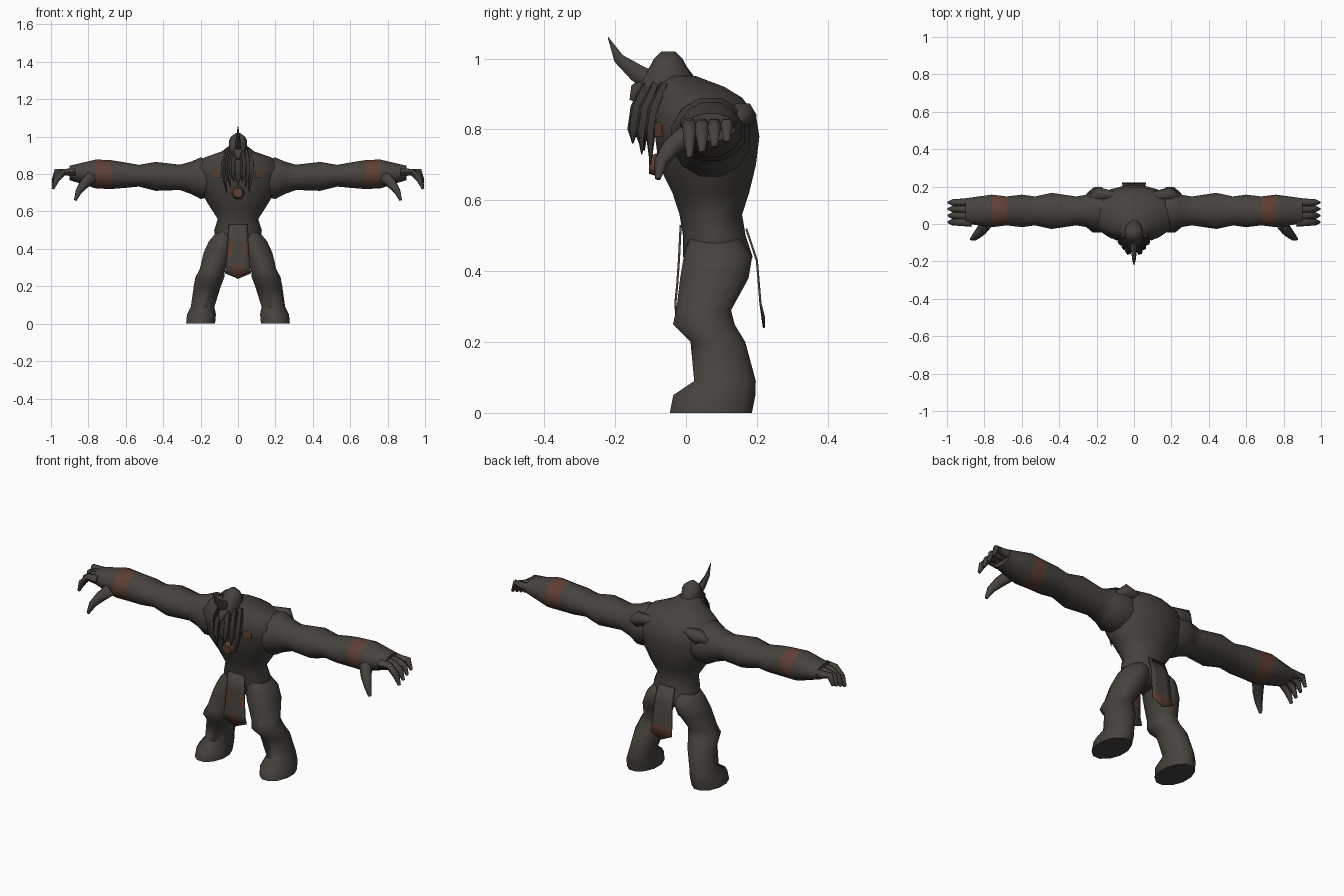
import bpy, bmesh, math
from mathutils import Vector

default_cube = bpy.data.objects.get("Cube")
if default_cube:
    bpy.data.objects.remove(default_cube)


def material(name, red, green, blue):
    made = bpy.data.materials.new(name)
    made.use_nodes = True
    colour = (red, green, blue, 1)
    made.diffuse_color = colour
    made.node_tree.nodes["Principled BSDF"].inputs["Base Color"].default_value = colour
    return made


HIDE = material("dark_hide", .062, .055, .047)
RUST = material("rust_red", .115, .05, .033)
HAIR = material("dark_hair", .045, .04, .034)


def finish(name, bm, materials, rule=None, angle=60):
    """Turn a bmesh into a named, shaded object; the rule picks each face's colour."""
    bmesh.ops.recalc_face_normals(bm, faces=bm.faces)
    if rule:
        for face in bm.faces:
            face.material_index = int(rule(face.calc_center_median()))
    mesh = bpy.data.meshes.new(name)
    bm.to_mesh(mesh)
    bm.free()
    for entry in materials:
        mesh.materials.append(entry)
    part = bpy.data.objects.new(name, mesh)
    bpy.context.collection.objects.link(part)
    bpy.ops.object.select_all(action='DESELECT')
    part.select_set(True)
    bpy.context.view_layer.objects.active = part
    bpy.ops.object.shade_smooth_by_angle(angle=math.radians(angle))
    return part


def bridge(bm, lower, upper, closed=True):
    count = len(lower)
    for i in range(count if closed else count - 1):
        j = (i + 1) % count
        bm.faces.new((lower[i], lower[j], upper[j], upper[i]))


def loft(name, sections, sides=12, materials=(HIDE,), rule=None):
    """Skin a row of oval sections, each given as centre and two half axes."""
    bm = bmesh.new()
    rings = []
    for centre, across, along in sections:
        angles = [math.tau * (k + .5) / sides for k in range(sides)]
        rings.append([bm.verts.new(centre + across * math.cos(a) + along * math.sin(a))
                      for a in angles])
    for lower, upper in zip(rings, rings[1:]):
        bridge(bm, lower, upper)
    bm.faces.new(rings[0])
    bm.faces.new(rings[-1])
    return finish(name, bm, materials, rule)


def upright(rows, middle=lambda z: 0):
    """Level sections from height, half width, depth centre and half depth."""
    return [(Vector((middle(z), y, z)), Vector((width, 0, 0)), Vector((0, depth, 0)))
            for z, width, y, depth in rows]


def tube(name, points, radii, flat=1, sides=6, skin=HIDE):
    """Tapered limb through points; flat squashes it sideways."""
    path = [Vector(p) for p in points]
    sections = []
    for i, point in enumerate(path):
        ahead = path[min(i + 1, len(path) - 1)]
        behind = path[max(i - 1, 0)]
        direction = (ahead - behind).normalized()
        across = direction.cross(Vector((0, 1, 0))).normalized()
        along = direction.cross(across)
        sections.append((point, across * radii[i] * flat, along * radii[i]))
    return loft(name, sections, sides, (skin,))


# torso and head
loft("torso", upright([
    (.4, .06, .09, .06), (.44, .12, .09, .1), (.5, .13, .08, .09), (.56, .11, .07, .09),
    (.62, .15, .07, .11), (.7, .2, .06, .14), (.78, .23, .06, .15), (.84, .23, .05, .15),
    (.89, .18, .04, .12), (.92, .09, .01, .1), (.95, .05, -.02, .05)]), sides=16)
loft("head", upright([
    (.8, .02, -.09, .04), (.84, .04, -.07, .07), (.89, .05, -.06, .09), (.94, .05, -.05, .08),
    (.98, .05, -.05, .05), (1, .04, -.05, .04), (1.02, .01, -.05, .02)]), sides=10)
tube("horn", [(0, -.09, .93), (0, -.14, .96), (0, -.19, 1), (0, -.22, 1.06)],
     (.03, .025, .015, .001), flat=.7)
tube("snout", [(0, -.11, .92), (0, -.14, .91), (0, -.15, .88)], (.03, .02, .01))
tube("beard", [(0, -.1, .87), (0, -.13, .81), (0, -.12, .74)], (.03, .025, .004), skin=HAIR)

# rows for the limbs: arm station, half height, half depth, then level leg sections
ARM = [(.1, .09, .09), (.2, .115, .115), (.25, .09, .09), (.31, .07, .08), (.44, .08, .1),
       (.53, .06, .08), (.6, .07, .09), (.68, .08, .08), (.76, .08, .09), (.83, .06, .08),
       (.9, .04, .07)]
LEG = [(0, .08, .07, .12), (.05, .08, .08, .12), (.09, .065, .11, .09), (.2, .075, .09, .08),
       (.25, .08, .05, .09), (.29, .07, .05, .08), (.38, .08, .08, .1), (.44, .075, .09, .1),
       (.5, .05, .08, .07)]


def mirrored(side, *points):
    return [(side * x, y, z) for x, y, z in points]


for side, word in ((1, "left"), (-1, "right")):
    # arm with a painted band above the wrist
    loft(word + "_arm",
         [(Vector((side * x, .07, .77 + .04 * x)), Vector((0, depth, 0)), Vector((0, 0, height)))
          for x, height, depth in ARM],
         materials=(HIDE, RUST), rule=lambda c: .68 < abs(c.x) < .76)
    loft(word + "_leg", upright(LEG, lambda z: side * (.2 - .4 * z ** 1.5)))
    tube(word + "_shoulder_blade",
         mirrored(side, (.1, .15, .85), (.19, .16, .84), (.23, .14, .82)), (.02, .04, .02))

    # four drooping fingers and a thumb
    for k in range(4):
        y = .01 + .035 * k
        tip = .72 + .015 * k
        tube(f"{word}_finger_{k + 1}",
             mirrored(side, (.87, y, .81), (.93, y, .81), (.97, y, tip + .05), (.99, y, tip)),
             (.025, .02, .018, .008))
    tube(word + "_thumb",
         mirrored(side, (.79, 0, .78), (.82, -.04, .75), (.85, -.07, .71), (.87, -.08, .66)),
         (.035, .03, .02, .008))

    # hanging locks beside the face
    for k in range(3):
        x = .02 + .02 * k
        y = -.15 + .025 * k
        tube(f"{word}_lock_{k + 1}",
             mirrored(side, (x, y + .04, .93), (x + .01, y + .01, .86),
                      (x + .01, y, .8), (x, y, .76 - .03 * k)),
             (.012, .018, .016, .002), sides=5, skin=HAIR)
    tube(word + "_ear", mirrored(side, (.04, -.06, .92), (.05, -.03, .93), (.06, 0, .94)),
         (.018, .014, .002))

    # small painted mark on the chest
    bm = bmesh.new()
    bmesh.ops.create_cube(bm, size=1)
    for v in bm.verts:
        v.co = Vector((side * (.11 + v.co.x * .04),
                       -.075 + v.co.x * .02 + v.co.y * .009, .8 + v.co.z * .04))
    finish(word + "_chest_mark", bm, [RUST])


def cloth(name, path, rule):
    """Thin panel hanging through depth and height pairs, widening to a pointed hem."""
    bm = bmesh.new()
    rows = []
    for i, (y, z) in enumerate(path):
        width = .05 + .005 * i
        drop = .03 if i == len(path) - 1 else 0
        rows.append([bm.verts.new((width * c, y, z - drop * (1 - abs(c))))
                     for c in (-1, -.5, 0, .5, 1)])
    for lower, upper in zip(rows, rows[1:]):
        bridge(bm, lower, upper, closed=False)
    panel = finish(name, bm, [HIDE, RUST], rule, angle=30)
    shell = panel.modifiers.new("thickness", 'SOLIDIFY')
    shell.thickness = .006
    shell.offset = 0


# loincloth panels with red trim
cloth("front_cloth", [(-.015, .53), (-.02, .43), (-.025, .36), (-.03, .31), (-.025, .27)],
      lambda c: abs(c.x) < .03 and c.z < .3 or abs(c.x) > .03 and .36 < c.z < .43)
cloth("back_cloth", [(.17, .52), (.2, .43), (.21, .31), (.22, .27)], lambda c: c.z < .3)

# round medallion on the chest
bm = bmesh.new()
bmesh.ops.create_cone(bm, cap_ends=True, segments=12, radius1=.035, radius2=.025, depth=.03)
for v in bm.verts:
    v.co = Vector((v.co.x, -.09 - v.co.z, .7 + v.co.y))
finish("medallion", bm, [RUST], angle=30)
